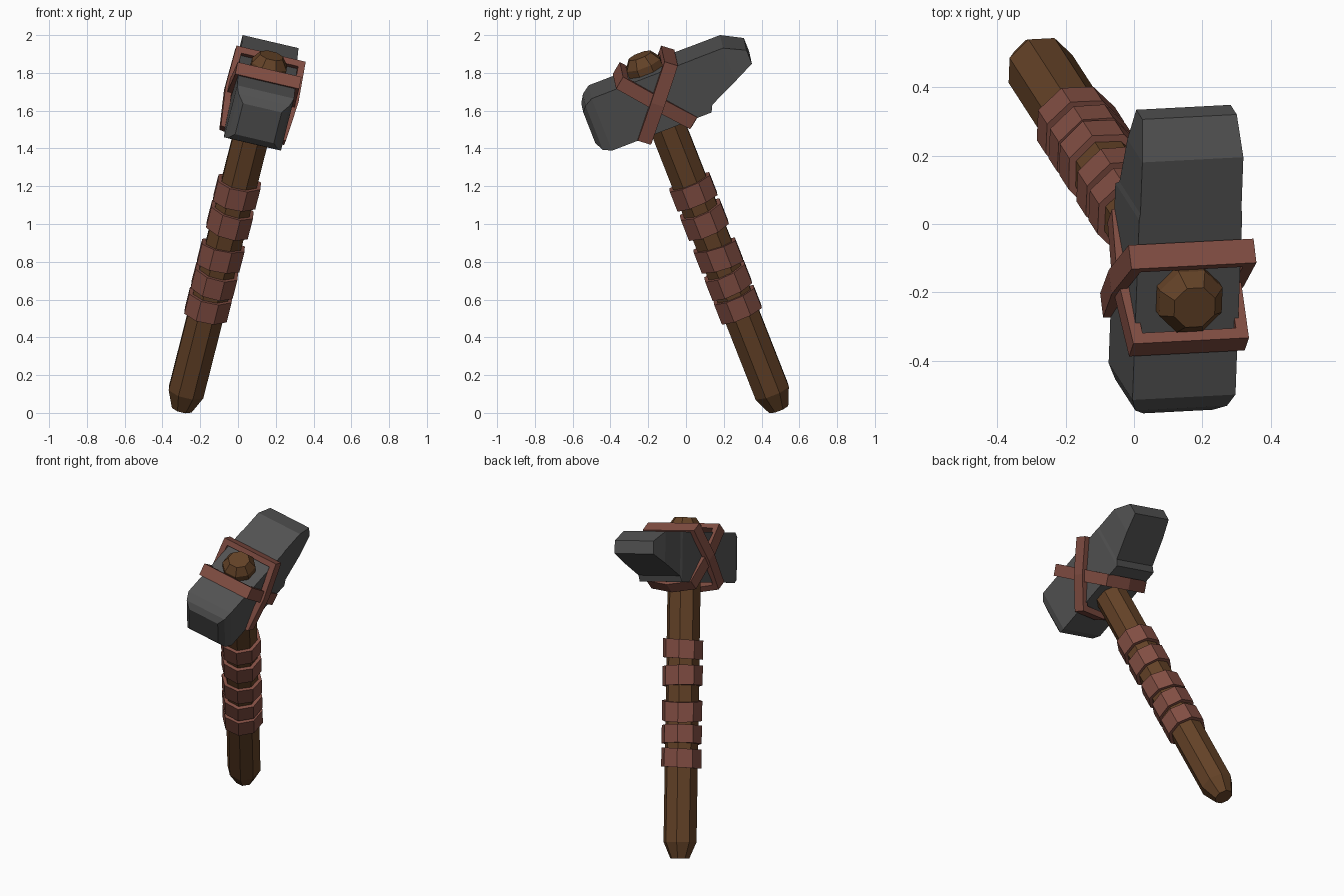
import bpy, bmesh
from math import cos, sin, pi
from mathutils import Vector, Matrix

if "Cube" in bpy.data.objects:
    bpy.data.objects.remove(bpy.data.objects["Cube"])

# Leaning frame: S across the head, L along the head, W up the handle
W = Vector((0.230, -0.356, 0.906)).normalized()
L = Vector((0.035, 0.934, 0.358))
L = (L - W * L.dot(W)).normalized()
S = L.cross(W)
FRAME = Matrix.Translation((-0.297, 0.49, 0.022)) @ Matrix((S, L, W)).transposed().to_4x4()


def material(name, rgb):
    m = bpy.data.materials.new(name)
    m.diffuse_color = (*rgb, 1)
    m.use_nodes = True
    m.node_tree.nodes["Principled BSDF"].inputs["Base Color"].default_value = m.diffuse_color
    return m


WOOD = material("wood", (0.125, 0.054, 0.02))
LEATHER = material("leather", (0.22, 0.075, 0.055))
STONE = material("stone", (0.085, 0.085, 0.085))


def loft(name, rings, mat, closed=False):
    """Skin a list of equal-length rings; cap the ends or join last to first."""
    bm = bmesh.new()
    vs = [[bm.verts.new(p) for p in r] for r in rings]
    n = len(vs[0])
    pairs = list(zip(vs, vs[1:])) + ([(vs[-1], vs[0])] if closed else [])
    for a, b in pairs:
        for i in range(n):
            j = (i + 1) % n
            bm.faces.new((a[i], a[j], b[j], b[i]))
    if not closed:
        bm.faces.new(vs[0])
        bm.faces.new(vs[-1])
    bmesh.ops.recalc_face_normals(bm, faces=bm.faces)
    me = bpy.data.meshes.new(name)
    bm.to_mesh(me)
    bm.free()
    me.materials.append(mat)
    ob = bpy.data.objects.new(name, me)
    ob.matrix_world = FRAME
    bpy.context.collection.objects.link(ob)
    return ob


def octagon(r, z, tx=0.0, ty=0.0):
    pts = [(r * cos(pi / 8 + k * pi / 4), r * sin(pi / 8 + k * pi / 4)) for k in range(8)]
    return [(x, y, z + tx * x + ty * y) for x, y in pts]


# Handle: octagonal shaft with chamfered ends
loft("handle", [octagon(r, z) for r, z in
                ((0.058, 0), (0.102, 0.1), (0.102, 2.015), (0.066, 2.064))], WOOD)

# Grip wraps: (start, end, tilt across, tilt along)
wraps = [(0.55, 0.665, 0.03, 0.03), (0.695, 0.805, -0.03, 0.06), (0.835, 0.955, 0.05, -0.08),
         (1.045, 1.165, -0.05, 0.04), (1.21, 1.325, 0.04, 0.03)]
for i, (a, b, tx, ty) in enumerate(wraps):
    loft(f"grip_wrap_{i + 1}", [octagon(0.09, a, tx, ty), octagon(0.124, a, tx, ty),
                                octagon(0.124, b, tx, ty), octagon(0.09, b, tx, ty)], LEATHER)

# Head: cross-sections (along, half width, bottom, top) from striking face to peen
sections = [(-0.385, 0.105, 1.73, 1.91), (-0.360, 0.138, 1.69, 1.947), (-0.315, 0.155, 1.672, 1.976),
            (0.249, 0.155, 1.672, 1.976), (0.268, 0.152, 1.709, 1.976),
            (0.43, 0.152, 1.785, 1.976), (0.542, 0.142, 1.838, 1.917)]
loft("hammer_head", [[(-h, l, lo), (h, l, lo), (h, l, hi), (-h, l, hi)]
                     for l, h, lo, hi in sections], STONE)

# Two straps crossing on the sides of the head
for name, sgn, h in (("strap_front", -1, 0.176), ("strap_back", 1, 0.19)):
    up = Vector((0, sgn * 0.15, 0.185)).normalized()
    side = Vector((1, 0, 0)).cross(up)
    centre = Vector((0, 0, 1.826))
    path = [(h, 0.232), (h + 0.008, 0), (h - 0.015, -0.222), (0, -0.25),
            (-h + 0.012, -0.222), (-h - 0.008, 0), (-h + 0.004, 0.232)]
    rings = []
    for x, v in path:
        xi, vi = x * (1 - 0.034 / h), v * (1 - 0.036 / 0.24)
        rings.append([centre + Vector((px, 0, 0)) + up * pv + side * d
                      for px, pv, d in ((x, v, -0.037), (x, v, 0.037),
                                        (xi, vi, 0.037), (xi, vi, -0.037))])
    loft(name, rings, LEATHER, closed=True)
